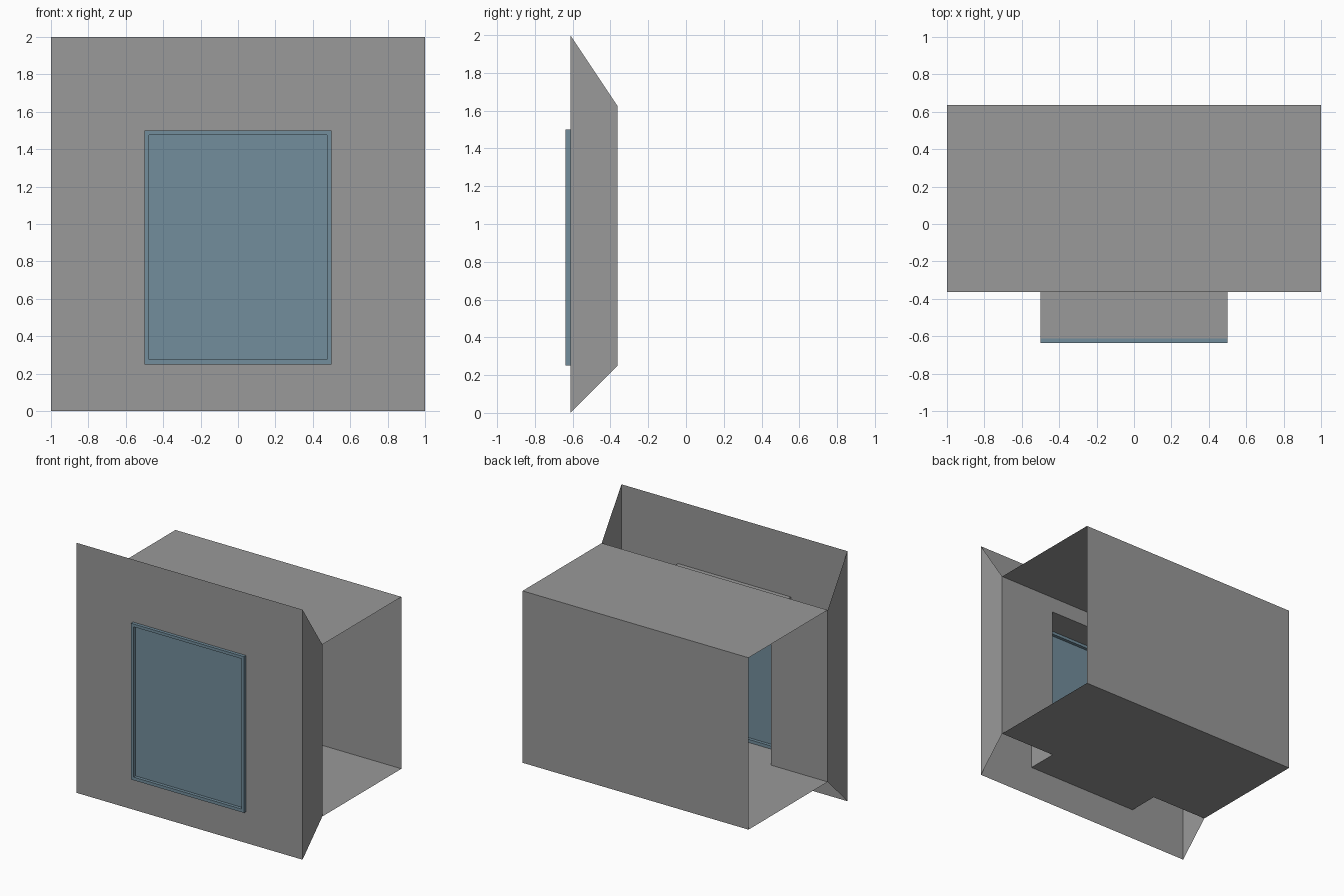
import bpy

if "Cube" in bpy.data.objects:
    bpy.data.objects.remove(bpy.data.objects["Cube"])

OUT, INN, BACK = -0.6125, -0.3625, 0.6375   # facade, inner wall, back wall (y)
FLOOR, CEIL = 0.25, 1.625                   # room heights (z)
HOLE = (-0.5, 0.5, 0.25, 1.5)               # window opening: x0, x1, z0, z1


def material(name, rgb):
    m = bpy.data.materials.new(name)
    m.diffuse_color = (*rgb, 1)
    m.use_nodes = True
    m.node_tree.nodes["Principled BSDF"].inputs["Base Color"].default_value = m.diffuse_color
    return m


glass = material("window_blue", (0.17, 0.27, 0.335))
grey = material("wall_grey", (0.32, 0.32, 0.32))


def make(name, faces, mat=grey):
    """Mesh object from quads given as corner points, shared corners merged."""
    index, polys = {}, []
    for f in faces:
        polys.append([index.setdefault(tuple(round(c, 5) for c in p), len(index)) for p in f])
    me = bpy.data.meshes.new(name)
    me.from_pydata(list(index), [], polys)
    me.materials.append(mat)
    ob = bpy.data.objects.new(name, me)
    bpy.context.collection.objects.link(ob)
    return ob


def corners(r, y):
    x0, x1, z0, z1 = r
    return [(x0, y, z0), (x1, y, z0), (x1, y, z1), (x0, y, z1)]


def sheet_with_hole(r, h, y):
    """Upright sheet facing -y with a rectangular opening."""
    parts = [(r[0], h[0], r[2], r[3]), (h[1], r[1], r[2], r[3]),
             (h[0], h[1], r[2], h[2]), (h[0], h[1], h[3], r[3])]
    return [corners(p, y) for p in parts if p[3] - p[2] > 1e-6]


def tube(r, y0, y1, inward=True):
    """Four walls joining one rectangle at y0 to the same one at y1."""
    a, b = corners(r, y0), corners(r, y1)
    faces = [[a[i], a[(i + 1) % 4], b[(i + 1) % 4], b[i]] for i in range(4)]
    return [f[::-1] for f in faces] if inward else faces


# Facade and inner wall, both open for the window
make("outer_wall", sheet_with_hole((-1, 1, 0, 2), HOLE, OUT))
make("inner_wall", [f[::-1] for f in sheet_with_hole((-1, 1, FLOOR, CEIL), HOLE, INN)])

# Lining of the opening between the two walls
make("window_reveal", tube(HOLE, OUT, INN))

# Tapered end pieces joining the walls at each side
for name, x in (("left_end", -1), ("right_end", 1)):
    q = [(x, OUT, 0), (x, INN, FLOOR), (x, INN, CEIL), (x, OUT, 2)]
    make(name, [q if x > 0 else q[::-1]])

# Room shell, open at both sides
profile = [(INN, FLOOR), (BACK, FLOOR), (BACK, CEIL), (INN, CEIL)]
make("room_shell", [[(-1, *p), (-1, *q), (1, *q), (1, *p)]
                    for p, q in zip(profile, profile[1:])])

# Window frame (its outer sides stop at the facade, the reveal covers the rest) and pane
inner = (-0.477, 0.477, 0.275, 1.477)
y0, y1 = -0.6375, -0.5875
make("window_frame",
     sheet_with_hole(HOLE, inner, y0)
     + [f[::-1] for f in sheet_with_hole(HOLE, inner, y1)]
     + tube(HOLE, y0, OUT, False) + tube(inner, y0, y1), glass)
make("window_pane", [corners(inner, OUT)], glass)
